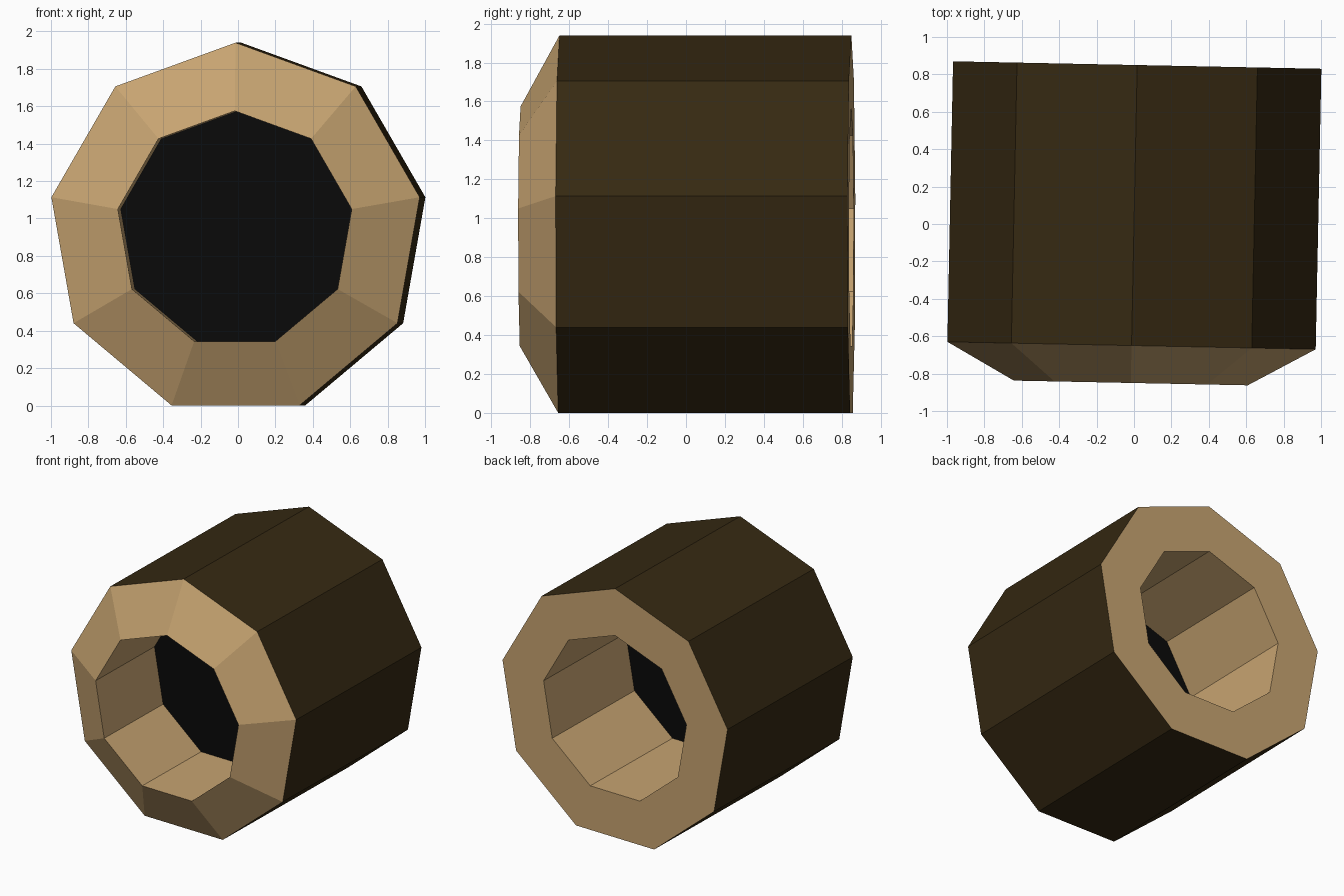
import bpy, bmesh, math

if "Cube" in bpy.data.objects:
    bpy.data.objects.remove(bpy.data.objects["Cube"])

SIDES = 9
CENTRE_Z = 0.94
TURN = math.radians(-1.16)


def material(name, rgb):
    m = bpy.data.materials.new(name)
    m.diffuse_color = (*rgb, 1.0)
    m.use_nodes = True
    m.node_tree.nodes["Principled BSDF"].inputs["Base Color"].default_value = m.diffuse_color
    return m


bark = material("dark bark", (0.036, 0.022, 0.006))
wood = material("pale wood", (0.57, 0.37, 0.165))
black = material("hollow black", (0.003, 0.003, 0.003))


def ring(bm, radius, y):
    """Nine-sided ring around the y axis with a corner pointing up."""
    return [bm.verts.new((radius * math.sin(2 * math.pi * i / SIDES), y,
                          radius * math.cos(2 * math.pi * i / SIDES)))
            for i in range(SIDES)]


def bridge(bm, a, b, index):
    for i in range(SIDES):
        j = (i + 1) % SIDES
        bm.faces.new((a[i], a[j], b[j], b[i])).material_index = index


def finish(bm, name, mats):
    bmesh.ops.recalc_face_normals(bm, faces=bm.faces[:])
    mesh = bpy.data.meshes.new(name)
    bm.to_mesh(mesh)
    bm.free()
    for m in mats:
        mesh.materials.append(m)
    ob = bpy.data.objects.new(name, mesh)
    ob.location.z = CENTRE_Z
    ob.rotation_euler.z = TURN
    bpy.context.collection.objects.link(ob)


# Log: bark outside, chamfered front rim, flat back rim, hollow bore
bm = bmesh.new()
outer_front = ring(bm, 1.0, -0.65)
outer_back = ring(bm, 1.0, 0.85)
inner_back = ring(bm, 0.635, 0.85)
inner_front = ring(bm, 0.635, -0.85)
bridge(bm, outer_front, outer_back, 0)
bridge(bm, outer_back, inner_back, 1)
bridge(bm, inner_back, inner_front, 1)
bridge(bm, inner_front, outer_front, 1)
finish(bm, "hollow_log", [bark, wood])

# Dark wall closing the bore part way along
bm = bmesh.new()
front = ring(bm, 0.635, -0.145)
back = ring(bm, 0.635, -0.135)
bridge(bm, front, back, 0)
bm.faces.new(front)
bm.faces.new(back)
finish(bm, "dark_inner_wall", [black])
